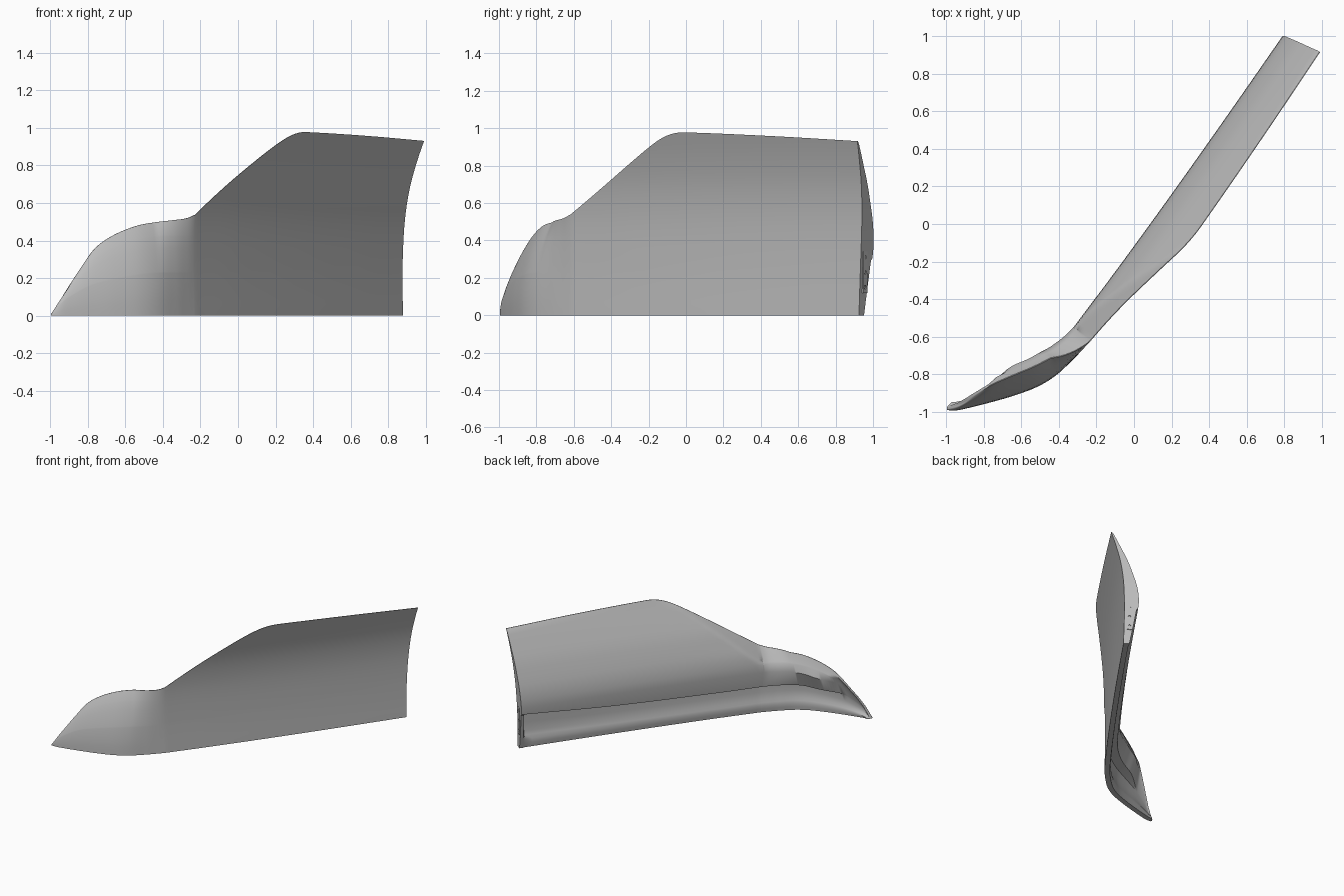
import bpy, bmesh, math
from mathutils import Vector, Matrix

cube = bpy.data.objects.get("Cube")
if cube:
    bpy.data.objects.remove(cube)

GREY = (0.5, 0.5, 0.5, 1)
mat = bpy.data.materials.new("panel_grey")
mat.use_nodes = True
mat.diffuse_color = GREY
mat.node_tree.nodes["Principled BSDF"].inputs["Base Color"].default_value = GREY
mat.node_tree.nodes["Principled BSDF"].inputs["Roughness"].default_value = 0.6

ALONG = Vector((0.6, 0.8))       # run of the long part
OUT = Vector((0.8, -0.6))        # outward side of the long part
END = Vector((0.88, 0.925))      # bottom outer corner of the rear end


def spline(pts, x):
    """Smooth interpolation through (x, y) points."""
    if x <= pts[0][0]:
        return pts[0][1]
    if x >= pts[-1][0]:
        return pts[-1][1]
    i = next(k for k in range(len(pts) - 1) if x <= pts[k + 1][0])

    def slope(k):
        a, b = pts[max(k - 1, 0)], pts[min(k + 1, len(pts) - 1)]
        return (b[1] - a[1]) / (b[0] - a[0])
    (x0, y0), (x1, y1) = pts[i], pts[i + 1]
    h = x1 - x0
    t = (x - x0) / h
    return ((2*t**3 - 3*t*t + 1) * y0 + (t**3 - 2*t*t + t) * h * slope(i)
            + (3*t*t - 2*t**3) * y1 + (t**3 - t*t) * h * slope(i + 1))


# Height of the upper edge along the long run
TOP_LINE = [(-1.94, .512), (-1.57, .745), (-1.31, .90), (-1.2, .953),
            (-1.12, .974), (-1.05, .978), (-.5, .957), (0, .931)]
# Outward bow of the long run
BOW = [(-1.9, .04), (-1.5, .04), (-1, .032), (-.5, .018), (0, 0)]
# Height of the overhang on the inner side
STEP = [(-1.9, .235), (-1.5, .235), (-.75, .255), (0, .305)]
# Outward flare of the outer skin by height
FLARE = [(0, 0), (.2, -.006), (.4, -.006), (.55, .002), (.7, .025),
         (.85, .067), (.98, .113)]
# Depth of the upper inner bulge by height
BULGE = [(.22, .088), (.3, .103), (.36, .11), (.42, .108), (.5, .098), (.6, .076),
         (.7, .056), (.8, .034), (.93, .01), (.99, .004)]
# Depth of the lower skin, with its shallow channel
SKIN = [(0, .04), (.06, .045), (.12, .027), (.2, .024), (.31, .024)]
# Nose sections: bottom x, y then upper edge x, y, z
NOSE = [(-.27, -.665, -.285, -.64, .518), (-.33, -.728, -.355, -.675, .508),
        (-.42, -.81, -.44, -.715, .497), (-.52, -.87, -.54, -.765, .478),
        (-.65, -.918, -.66, -.815, .43), (-.78, -.955, -.76, -.86, .36),
        (-.88, -.98, -.84, -.91, .25), (-.95, -.994, -.91, -.955, .14),
        (-.998, -.992, -.994, -.985, .012)]

# Stations from the rear end to the nose tip: (five values, distance, nose blend)
stations = []
us = [0, -.025, -.04] + [-.1 * i for i in range(1, 10)] + [-1 - .03 * i for i in range(31)]
for u in us:
    b = END + ALONG * u + OUT * spline(BOW, u)
    z = spline(TOP_LINE, u)
    t = b + OUT * spline(FLARE, z)
    stations.append(((b.x, b.y, t.x, t.y, z), u, 0))
keys = [stations[-1][0]] + NOSE
cols = [[(k, key[c]) for k, key in enumerate(keys)] for c in range(5)]
STEPS = 7
for i in range(1, (len(keys) - 1) * STEPS + 1):
    k = i / STEPS
    stations.append((tuple(spline(c, k) for c in cols), -1.9 - k * .1, min(1, k / 3)))


def section(i):
    """Outer and inner points of one cross-section, bottom to top."""
    (bx, by, tx, ty, top), u, blend = stations[i]
    b, t = Vector((bx, by)), Vector((tx, ty))
    if blend == 0:
        n = OUT
    else:
        p = stations[max(i - 1, 0)][0]
        q = stations[min(i + 1, len(stations) - 1)][0]
        d = Vector((p[0] - q[0], p[1] - q[1])).normalized()
        n = Vector((d.y, -d.x))
    k = min(1, top / .5)
    step = spline(STEP, u)
    zs = [r * step * k for r in (0, .12, .23, .33, .43, .67, .96, 1)] + [.36 * k, .42 * k]
    zs += [zs[-1] + (top - zs[-1]) * (1 - (1 - j / 12) ** 1.4) for j in range(1, 13)]
    swell = max(0, min(1, (top - .34) / .12))
    swell = swell * swell * (3 - 2 * swell)
    outer, inner = [], []
    for row, z in enumerate(zs):
        straight = b + OUT * spline(FLARE, z)
        curved = b.lerp(t, (z / top) ** 2.5)
        o = straight.lerp(curved, blend)
        # shear the rear end so its edge sweeps back at the top
        o = o + ALONG * (.06 * (z / .93) ** 2 * max(0, 1 + u))
        thin = spline(SKIN, z / k)
        if row < 7:
            depth = .045 + .16 * z if u > -.03 else thin
        else:
            depth = thin + (spline(BULGE, z / k) - thin) * swell
        depth = min(depth, .004 + .9 * (top - z), .015 + top * .4)
        a = o - n * depth
        outer.append((o.x, o.y, z))
        inner.append((a.x, a.y, z))
    return outer, inner


def finish(bm, name):
    bmesh.ops.recalc_face_normals(bm, faces=bm.faces)
    me = bpy.data.meshes.new(name)
    bm.to_mesh(me)
    bm.free()
    ob = bpy.data.objects.new(name, me)
    bpy.context.collection.objects.link(ob)
    me.materials.append(mat)
    return ob


# Curved body panel: closed sections skinned along the run
bm = bmesh.new()
rings = []
for i in range(len(stations)):
    o, a = section(i)
    rings.append([bm.verts.new(p) for p in o + a[::-1]])
count = len(rings[0])
for r, s in zip(rings, rings[1:]):
    for j in range(count):
        m = (j + 1) % count
        bm.faces.new((r[j], r[m], s[m], s[j]))
for ring in (rings[0], rings[-1]):
    for j in range(count // 2 - 1):
        bm.faces.new((ring[j], ring[j + 1], ring[count - 2 - j], ring[count - 1 - j]))
panel = finish(bm, "body_panel")
bpy.ops.object.select_all(action='DESELECT')
panel.select_set(True)
bpy.context.view_layer.objects.active = panel
bpy.ops.object.shade_smooth_by_angle(angle=math.radians(35))

# Thin mounting plate on the rear end, with bolt holes
frame = Matrix(((ALONG.x, OUT.x, 0, 0), (ALONG.y, OUT.y, 0, 0), (0, 0, 1, 0), (0, 0, 0, 1)))


def on_end(o, z):
    p = END + OUT * o + ALONG * .004
    return Matrix.Translation((p.x, p.y, z)) @ frame


bm = bmesh.new()
bmesh.ops.create_cube(bm, size=1, matrix=on_end(-.045, .23) @ Matrix.Diagonal((.009, .036, .22, 1)))
plate = finish(bm, "end_plate")
bm = bmesh.new()
for z in (.15, .23, .31):
    bmesh.ops.create_cone(bm, cap_ends=True, segments=16, radius1=.01, radius2=.01, depth=.05,
                          matrix=on_end(-.045, z) @ Matrix.Rotation(math.pi / 2, 4, 'Y'))
cutter = finish(bm, "hole_cutter")
cutter.hide_render = True
cutter.hide_viewport = True
cutter.display_type = 'WIRE'
mod = plate.modifiers.new("holes", 'BOOLEAN')
mod.operation = 'DIFFERENCE'
mod.object = cutter
